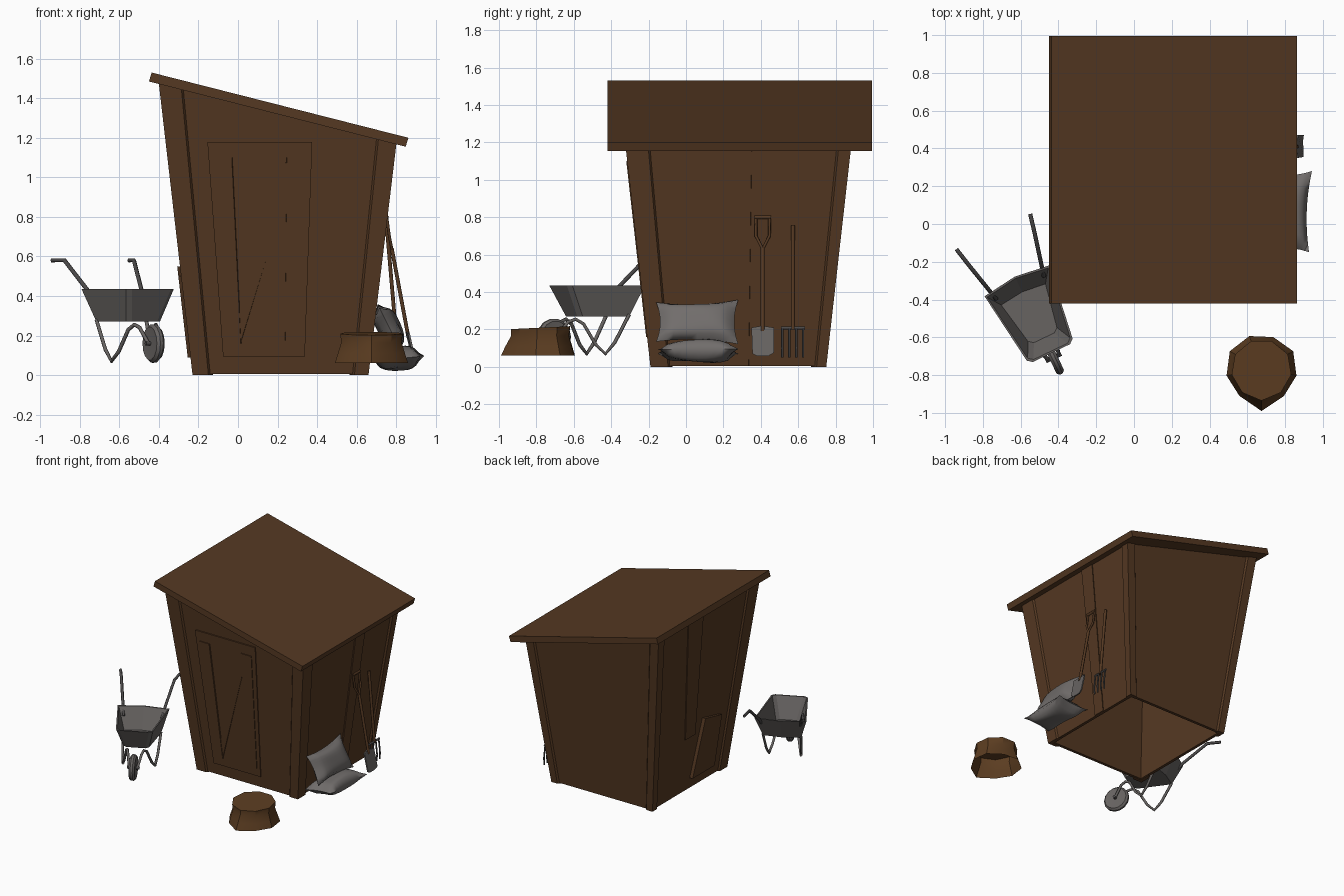
import bpy, bmesh, math
from mathutils import Vector as V

if "Cube" in bpy.data.objects:
    bpy.data.objects.remove(bpy.data.objects["Cube"])


def material(name, c):
    m = bpy.data.materials.new(name)
    m.diffuse_color = (*c, 1)
    m.use_nodes = True
    m.node_tree.nodes["Principled BSDF"].inputs["Base Color"].default_value = m.diffuse_color
    return m


WOOD = material("brown_wood", (0.090, 0.040, 0.016))
BARK = material("stump_wood", (0.105, 0.046, 0.015))
METAL = material("grey_metal", (0.135, 0.125, 0.120))
DARK = material("dark_metal", (0.070, 0.066, 0.066))
SACK = material("grey_sack", (0.165, 0.153, 0.148))


def add(name, verts, faces, mat, smooth=None):
    me = bpy.data.meshes.new(name)
    me.from_pydata([tuple(v) for v in verts], [], faces)
    bm = bmesh.new()
    bm.from_mesh(me)
    bmesh.ops.recalc_face_normals(bm, faces=bm.faces)
    bm.to_mesh(me)
    bm.free()
    me.materials.append(mat)
    ob = bpy.data.objects.new(name, me)
    bpy.context.collection.objects.link(ob)
    if smooth:
        pick(ob)
        bpy.ops.object.shade_smooth_by_angle(angle=math.radians(smooth))
    return ob


def pick(ob):
    bpy.ops.object.select_all(action='DESELECT')
    ob.select_set(True)
    bpy.context.view_layer.objects.active = ob


def prism(name, a, b, mat):
    """Solid between two matching outlines."""
    n = len(a)
    faces = [list(range(n)), list(range(n, 2 * n))]
    faces += [[i, (i + 1) % n, n + (i + 1) % n, n + i] for i in range(n)]
    return add(name, list(a) + list(b), faces, mat)


def tube(name, pts, r, mat):
    cu = bpy.data.curves.new(name, 'CURVE')
    cu.dimensions = '3D'
    cu.bevel_depth, cu.bevel_resolution, cu.use_fill_caps = r, 1, True
    sp = cu.splines.new('POLY')
    sp.points.add(len(pts) - 1)
    for p, q in zip(sp.points, pts):
        p.co = (*q, 1)
    cu.materials.append(mat)
    ob = bpy.data.objects.new(name, cu)
    bpy.context.collection.objects.link(ob)
    pick(ob)
    bpy.ops.object.convert(target='MESH')


# ---- Shed: walls splay outwards and stop under the sloping roof
def roof_z(x):
    return 1.488 - (x + 0.45) * 0.2548


def wall_pt(side, u, z, off):
    top = z is None
    z = 1.3 if top else z
    for _ in range(8):
        x0, x1 = -0.23 - 0.1156 * z - off, 0.66 + 0.1207 * z + off
        y0, y1 = -0.19 - 0.113 * z - off, 0.75 + 0.113 * z + off
        x, y = x0 + u * (x1 - x0), y0 + u * (y1 - y0)
        p = {'front': (x, y0), 'back': (x, y1), 'left': (x0, y), 'right': (x1, y)}[side]
        if not top:
            break
        z = roof_z(p[0])
    return V((p[0], p[1], z))


def plate(name, side, outline, inner, outer):
    prism(name, [wall_pt(side, u, z, inner) for u, z in outline],
          [wall_pt(side, u, z, outer) for u, z in outline], WOOD)


def strip(name, side, u0, u1, z0, z1, inner, outer):
    plate(name, side, [(u0, z0), (u1, z0), (u1, z1), (u0, z1)], inner, outer)


for side in ('front', 'back', 'left', 'right'):
    strip(side + "_wall", side, 0, 1, 0.005, None, -0.035, -0.012)
for side, a, b in (('front', 0.09, 0.92), ('back', 0.06, 0.94),
                   ('left', 0.10, 0.94), ('right', 0.10, 0.945)):
    strip(side + "_corner_board_a", side, 0, a, 0, None, -0.03, 0)
    strip(side + "_corner_board_b", side, b, 1, 0, None, -0.03, 0)

# Loose planks on the side walls
strip("right_plank", 'right', 0.56, 0.66, 0.005, None, -0.014, -0.004)
plate("left_plank_low", 'left', [(0.22, 0.09), (0.50, 0.09), (0.42, 0.55), (0.22, 0.50)], -0.014, 0.014)
plate("left_plank_high", 'left', [(0.50, 0.45), (0.62, 0.45), (0.70, None), (0.55, None)], -0.014, -0.003)

# Door with stiles and a brace
strip("door", 'front', 0.18, 0.635, 0.095, 1.18, -0.014, -0.002)
strip("door_stile_left", 'front', 0.205, 0.285, 0.16, 1.10, -0.004, 0.005)
strip("door_stile_right", 'front', 0.525, 0.605, 0.16, 1.10, -0.004, 0.005)
plate("door_brace", 'front', [(0.285, 0.17), (0.285, 0.32), (0.525, 1.09), (0.525, 0.92)], -0.004, 0.002)

# Roof slab
prof = [(-0.45, 1.485), (-0.437, 1.53), (0.862, 1.20), (0.848, 1.155)]
prism("roof", [(x, -0.42, z) for x, z in prof], [(x, 0.995, z) for x, z in prof], WOOD)


# ---- Wheelbarrow, in its own forward (s) / sideways (t) directions
def wb(s, t, z):
    return V((-0.53 + 0.43 * s + 0.90 * t, -0.49 - 0.90 * s + 0.43 * t, z))


def ring(sb, sf, bow, wb_, wf, z):
    return [wb(sb, -wb_, z), wb(bow, 0, z), wb(sb, wb_, z),
            wb(sf - 0.02, wf, z), wb(sf, wf - 0.025, z),
            wb(sf, 0.025 - wf, z), wb(sf - 0.02, -wf, z)]


rings = [ring(-0.14, 0.135, -0.155, 0.14, 0.095, 0.27),
         ring(-0.21, 0.215, -0.235, 0.19, 0.135, 0.435),
         ring(-0.20, 0.205, -0.225, 0.18, 0.125, 0.435),
         ring(-0.13, 0.125, -0.145, 0.13, 0.085, 0.28)]
n = 7
faces = [list(range(n)), list(range(3 * n, 4 * n))]
faces += [[k * n + i, k * n + (i + 1) % n, (k + 1) * n + (i + 1) % n, (k + 1) * n + i]
          for k in range(3) for i in range(n)]
add("barrow_tray", sum(rings, []), faces, METAL)

for m, tag in ((-1, "left"), (1, "right")):
    tube("barrow_handle_" + tag, [wb(-0.17, m * 0.14, 0.37), wb(-0.22, m * 0.152, 0.43),
                                  wb(-0.40, m * 0.195, 0.58), wb(-0.50, m * 0.217, 0.58)], 0.011, DARK)
    tube("barrow_leg_" + tag, [wb(-0.14, m * 0.14, 0.28), wb(-0.06, m * 0.128, 0.13),
                               wb(-0.01, m * 0.117, 0.07), wb(0.04, m * 0.10, 0.12),
                               wb(0.10, m * 0.075, 0.23), wb(0.14, m * 0.06, 0.255),
                               wb(0.18, m * 0.05, 0.24), wb(0.24, m * 0.03, 0.16)], 0.010, METAL)
tube("barrow_axle", [wb(0.24, -0.045, 0.16), wb(0.24, 0.045, 0.16)], 0.012, DARK)

# Wheel: rounded tyre
N = 14
prof = [(0.06, -0.02), (0.085, -0.022), (0.098, -0.008), (0.098, 0.008), (0.085, 0.022), (0.06, 0.02)]
vs = [wb(0.24 + r * math.cos(2 * math.pi * i / N), t, 0.16 + r * math.sin(2 * math.pi * i / N))
      for r, t in prof for i in range(N)]
fs = [list(range(N)), list(range(5 * N, 6 * N))]
fs += [[k * N + i, k * N + (i + 1) % N, (k + 1) * N + (i + 1) % N, (k + 1) * N + i]
       for k in range(5) for i in range(N)]
add("barrow_wheel", vs, fs, METAL, 40)

# ---- Tree stump: flared, hollow underneath, one root spur to the front
N = 9
bulge = [1.0, 1.03, 0.97, 1.0, 1.03, 1.0, 0.97, 1.17, 0.98]
vs = []
for r, z, k in ((0.188, 0.06, 1), (0.172, 0.11, 0.8), (0.155, 0.165, 0.4), (0.160, 0.21, 0.2)):
    for i in range(N):
        a = math.radians(-10 + 40 * i)
        q = r * (1 + (bulge[i] - 1) * k)
        vs.append((0.675 + q * math.cos(a), -0.77 + q * math.sin(a),
                   z + (0.008 * math.sin(a) if z > 0.2 else 0)))
fs = [list(range(3 * N, 4 * N))]
fs += [[k * N + i, k * N + (i + 1) % N, (k + 1) * N + (i + 1) % N, (k + 1) * N + i]
       for k in range(3) for i in range(N)]
add("tree_stump", vs, fs, BARK, 35)


# ---- Sacks: pillows with pinched corners
def sack(name, c, up, half_l, half_w, thick):
    c, dv = V(c), V(up).normalized()
    du = V((0, 1, 0))
    dn = du.cross(dv)
    M = 10
    vs, fs = [], []
    for sgn in (1, -1):
        base = len(vs)
        for i in range(M + 1):
            for j in range(M + 1):
                u, v = 2 * i / M - 1, 2 * j / M - 1
                h = thick * ((1 - u ** 4) * (1 - v ** 4)) ** 0.6
                h *= 1 + 0.12 * math.sin(3 * u + 2 * v)
                vs.append(c + du * half_l * u * (0.9 + 0.1 * v * v)
                          + dv * half_w * v * (0.84 + 0.16 * u * u + 0.06 * u) + dn * sgn * h)
        fs += [[base + i * (M + 1) + j, base + (i + 1) * (M + 1) + j,
                base + (i + 1) * (M + 1) + j + 1, base + i * (M + 1) + j + 1]
               for i in range(M) for j in range(M)]
    ob = add(name, vs, fs, SACK)
    bm = bmesh.new()
    bm.from_mesh(ob.data)
    bmesh.ops.remove_doubles(bm, verts=bm.verts, dist=0.0005)
    bmesh.ops.recalc_face_normals(bm, faces=bm.faces)
    bm.to_mesh(ob.data)
    bm.free()
    pick(ob)
    bpy.ops.object.shade_smooth_by_angle(angle=math.radians(60))


sack("sack_lower", (0.81, 0.065, 0.083), (1, 0, 0.1), 0.215, 0.125, 0.056)
sack("sack_upper", (0.765, 0.06, 0.24), (-0.10, 0, 0.2), 0.22, 0.125, 0.055)

# ---- Spade leaning on the right wall
tube("spade_shaft", [(0.862, 0.41, 0.19), (0.778, 0.41, 0.64)], 0.011, WOOD)
for m, tag in ((-1, "a"), (1, "b")):
    tube("spade_fork_" + tag, [(0.78, 0.41, 0.63), (0.766, 0.41 + m * 0.036, 0.70),
                               (0.752, 0.41 + m * 0.036, 0.80)], 0.008, WOOD)
tube("spade_grip", [(0.752, 0.365, 0.80), (0.752, 0.455, 0.80)], 0.011, WOOD)
blade = [(0.35, 0.21), (0.41, 0.22), (0.47, 0.21), (0.47, 0.075), (0.44, 0.058), (0.38, 0.058), (0.355, 0.07)]
prism("spade_blade", [(0.905 - 0.22 * z + 3 * (y - 0.41) ** 2, y, z) for y, z in blade],
      [(0.895 - 0.22 * z + 3 * (y - 0.41) ** 2, y, z) for y, z in blade], METAL)

# ---- Garden fork
tube("fork_shaft", [(0.80, 0.572, 0.20), (0.752, 0.572, 0.755)], 0.011, WOOD)
tube("fork_crossbar", [(0.80, 0.507, 0.208), (0.80, 0.635, 0.208)], 0.008, DARK)
for i in range(4):
    y = 0.515 + i * 0.037
    tube("fork_tine_%d" % (i + 1), [(0.80, y, 0.21), (0.812, y, 0.10), (0.808, y, 0.05)], 0.006, DARK)
